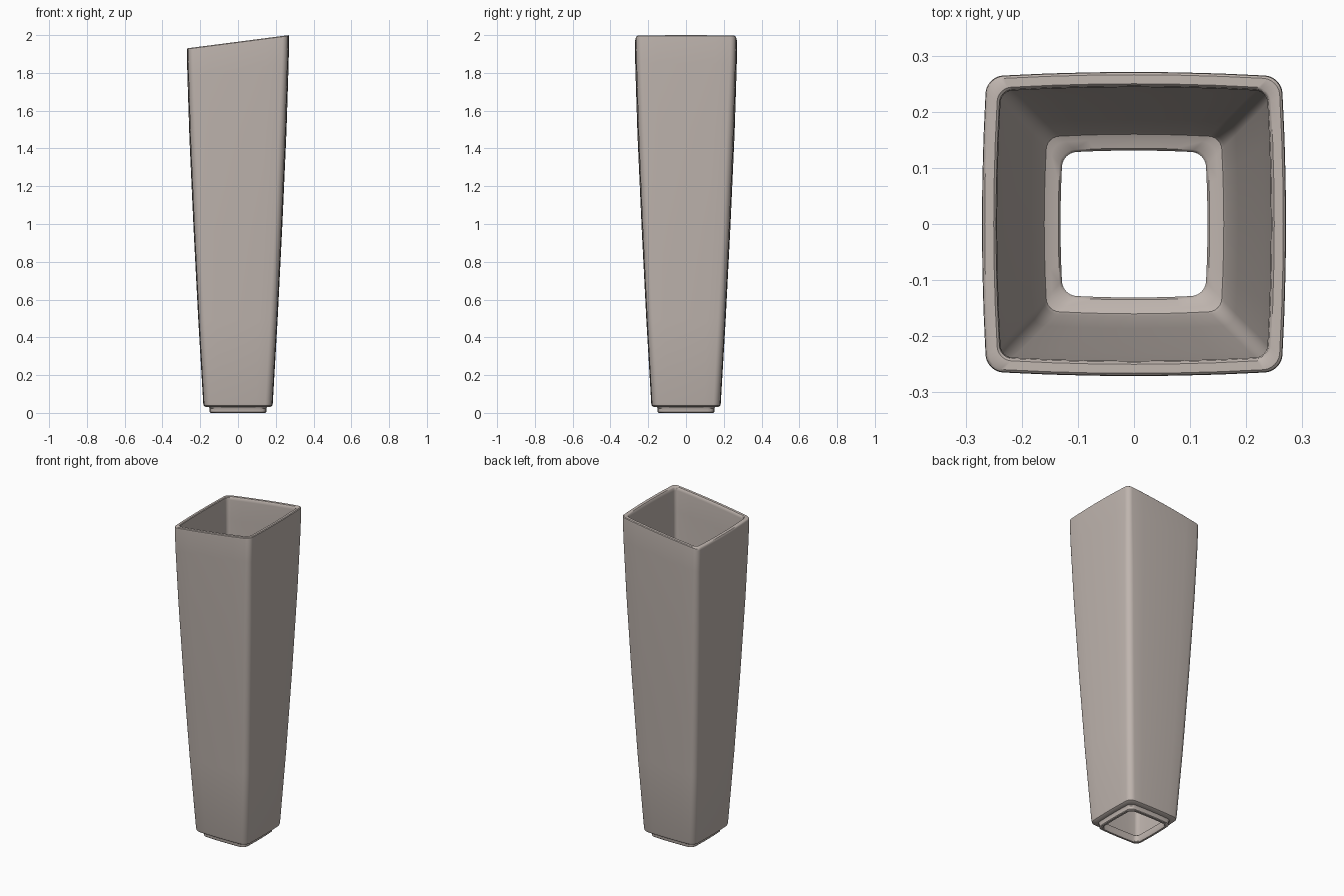
import bpy
import bmesh
import math

default = bpy.data.objects.get("Cube")
if default:
    bpy.data.objects.remove(default, do_unlink=True)

clay = bpy.data.materials.new("warm_grey_ceramic")
clay.use_nodes = True
colour = (0.52, 0.46, 0.425, 1)
clay.diffuse_color = colour
clay.node_tree.nodes["Principled BSDF"].inputs["Base Color"].default_value = colour

SLANT = 0.07      # drop of the rim from left to right
STEPS = 6         # segments per rounded corner
SIDE = 6          # segments per side


def rounded_square(half, radius):
    """Outline of a rounded square whose sides bow out slightly."""
    flat = half - radius
    quarter = [(half, flat * (2 * i / SIDE - 1)) for i in range(1, SIDE)]
    for i in range(STEPS + 1):
        a = math.pi / 2 * i / STEPS
        quarter.append((flat + radius * math.cos(a), flat + radius * math.sin(a)))
    points = []
    for turn in range(4):
        for x, y in quarter:
            for _ in range(turn):
                x, y = -y, x
            points.append((x, y))
    bow = 0.03
    return [(x * (1 - bow * (y / half) ** 2), y * (1 - bow * (x / half) ** 2))
            for x, y in points]


# Closed wall profile (half width, height, corner radius): foot, outside, rim, inside
profile = [
    (0.134, 0.0, 0.025), (0.146, 0.0, 0.03), (0.15, 0.004, 0.03),
    (0.15, 0.024, 0.03), (0.154, 0.03, 0.03), (0.172, 0.032, 0.035),
    (0.181, 0.038, 0.035), (0.184, 0.05, 0.035),
    (0.21, 0.5, 0.035), (0.235, 1.0, 0.035), (0.257, 1.5, 0.035),
    (0.268, 1.85, 0.03), (0.271, 1.985, 0.03), (0.270, 1.996, 0.03),
    (0.266, 2.0, 0.028), (0.250, 2.0, 0.024), (0.246, 1.996, 0.022),
    (0.244, 1.98, 0.02), (0.243, 1.85, 0.02), (0.232, 1.5, 0.022),
    (0.21, 1.0, 0.022), (0.186, 0.5, 0.022), (0.164, 0.065, 0.022),
    (0.16, 0.055, 0.022), (0.15, 0.05, 0.024), (0.135, 0.046, 0.025),
    (0.131, 0.04, 0.025), (0.131, 0.004, 0.025),
]

# Loft the profile into a hollow tapered vase, slanting it towards the rim
bm = bmesh.new()
rings = []
for half, z, radius in profile:
    ring = []
    for x, y in rounded_square(half, radius):
        drop = SLANT * (0.5 - x / 0.54) * max(0, z - 0.05) / 1.95
        ring.append(bm.verts.new((x, y, z - drop)))
    rings.append(ring)
for k, ring in enumerate(rings):
    above = rings[(k + 1) % len(rings)]
    for i in range(len(ring)):
        j = (i + 1) % len(ring)
        bm.faces.new((ring[i], ring[j], above[j], above[i]))
bmesh.ops.recalc_face_normals(bm, faces=bm.faces)

mesh = bpy.data.meshes.new("vase")
bm.to_mesh(mesh)
bm.free()
mesh.materials.append(clay)
vase = bpy.data.objects.new("vase", mesh)
bpy.context.collection.objects.link(vase)

bpy.ops.object.select_all(action="DESELECT")
vase.select_set(True)
bpy.context.view_layer.objects.active = vase
bpy.ops.object.shade_smooth_by_angle(angle=math.radians(40))
